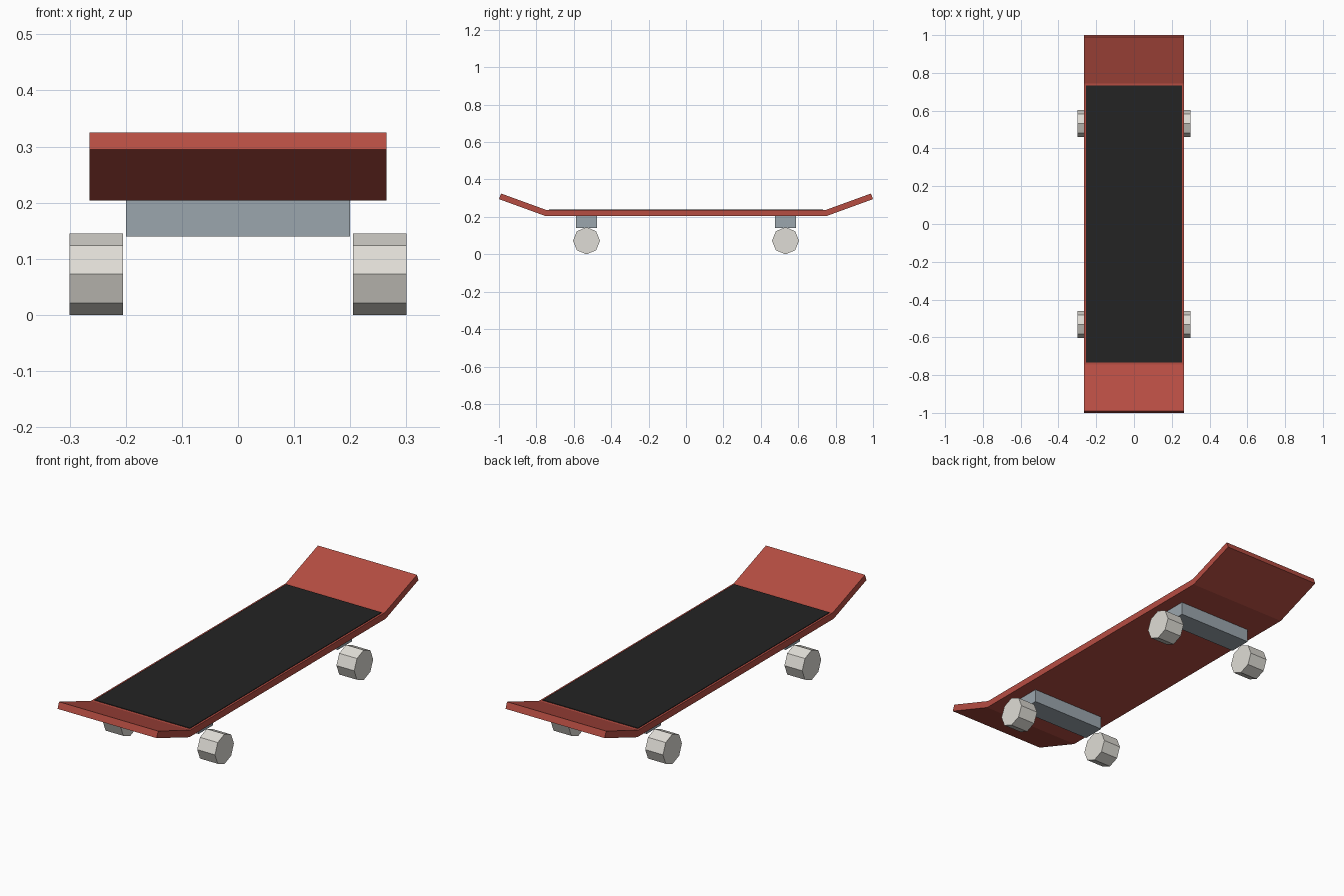
import bpy, bmesh, math
from mathutils import Matrix, Vector

if "Cube" in bpy.data.objects:
    bpy.data.objects.remove(bpy.data.objects["Cube"])


def material(name, rgb):
    m = bpy.data.materials.new(name)
    m.diffuse_color = (*rgb, 1)
    m.use_nodes = True
    m.node_tree.nodes["Principled BSDF"].inputs["Base Color"].default_value = m.diffuse_color
    return m


RED = material("deck red", (0.47, 0.075, 0.055))
BLACK = material("grip black", (0.017, 0.017, 0.017))
GREY = material("truck grey", (0.33, 0.38, 0.42))
CREAM = material("wheel cream", (0.74, 0.72, 0.67))


def finish(name, bm, mat):
    bmesh.ops.recalc_face_normals(bm, faces=bm.faces)
    me = bpy.data.meshes.new(name)
    bm.to_mesh(me)
    bm.free()
    me.materials.append(mat)
    ob = bpy.data.objects.new(name, me)
    bpy.context.collection.objects.link(ob)
    return ob


def box(name, lo, hi, mat):
    lo, hi = Vector(lo), Vector(hi)
    bm = bmesh.new()
    bmesh.ops.create_cube(bm, size=1, matrix=Matrix.Translation((lo + hi) / 2)
                          @ Matrix.Diagonal((*(hi - lo), 1)))
    return finish(name, bm, mat)


# Deck: side profile with both ends kicked up 20 degrees, extruded across x
HALF_W = 0.265
bottom = [(-1.0, 0.295), (-0.75, 0.204), (0.75, 0.204), (1.0, 0.295)]
top = [(0.989, 0.325), (0.744, 0.236), (-0.744, 0.236), (-0.989, 0.325)]
bm = bmesh.new()
rings = [[bm.verts.new((x, y, z)) for y, z in bottom + top] for x in (-HALF_W, HALF_W)]
for i in range(8):
    j = (i + 1) % 8
    bm.faces.new((rings[0][i], rings[0][j], rings[1][j], rings[1][i]))
for r in rings:
    for a, b, c, d in ((0, 1, 6, 7), (1, 2, 5, 6), (2, 3, 4, 5)):
        bm.faces.new((r[a], r[b], r[c], r[d]))
finish("deck", bm, RED)

# Grip sheet on the flat part
box("grip_sheet", (-0.255, -0.732, 0.234), (0.255, 0.732, 0.239), BLACK)

# Trucks and eight-sided wheels
R = 0.0725
for end, s in (("front", -1), ("rear", 1)):
    y = 0.532 * s
    box(end + "_truck", (-0.2, y - 0.055, 0.14), (0.2, y + 0.055, 0.206), GREY)
    for side, t in (("left", -1), ("right", 1)):
        bm = bmesh.new()
        bmesh.ops.create_cone(bm, cap_ends=True, segments=8, radius1=R, radius2=R, depth=0.095,
                              matrix=Matrix.Translation((0.2525 * t, y, R))
                              @ Matrix.Rotation(math.pi / 2, 4, 'Y'))
        finish(f"{end}_{side}_wheel", bm, CREAM)
